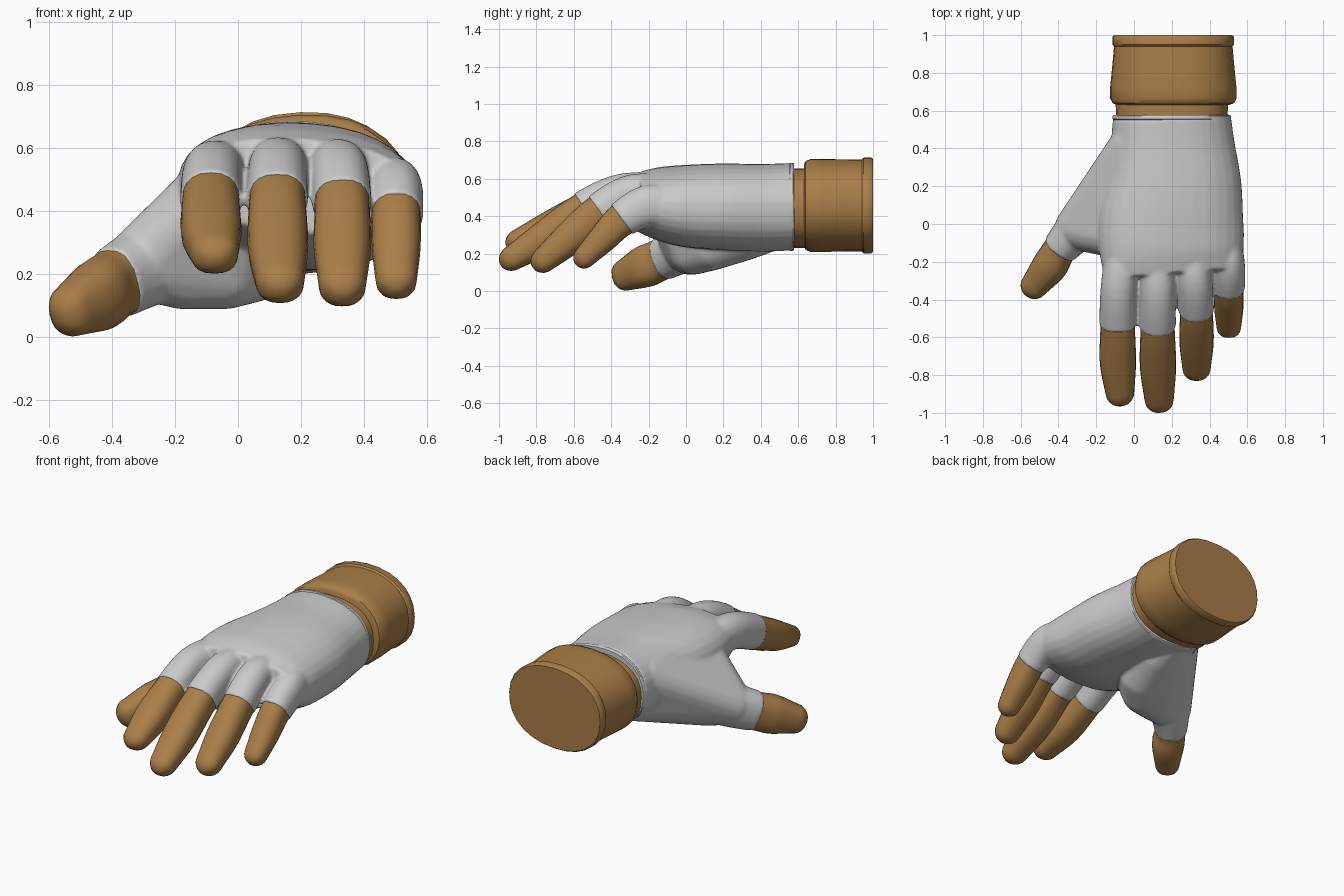
import bpy, bmesh, math
from mathutils import Vector, Matrix

if "Cube" in bpy.data.objects:
    bpy.data.objects.remove(bpy.data.objects["Cube"])

tan_mat = bpy.data.materials.new("tan")
tan_mat.diffuse_color = (0.40, 0.21, 0.065, 1)
tan_mat.use_nodes = True
tan_mat.node_tree.nodes["Principled BSDF"].inputs["Base Color"].default_value = tan_mat.diffuse_color
N = 6  # spline samples per section


def spline(rows):
    """Catmull-Rom through rows (x, y, z, half width, half height) -> (pos, tangent, a, b)."""
    p = [Vector(r) for r in rows]
    p = [2 * p[0] - p[1]] + p + [2 * p[-1] - p[-2]]
    pts = []
    for i in range(1, len(p) - 2):
        last = i == len(p) - 3
        for s in range(N + (1 if last else 0)):
            t = s / N
            pts.append(0.5 * (2 * p[i] + (p[i + 1] - p[i - 1]) * t
                       + (2 * p[i - 1] - 5 * p[i] + 4 * p[i + 1] - p[i + 2]) * t * t
                       + (3 * p[i] - p[i - 1] - 3 * p[i + 1] + p[i + 2]) * t ** 3))
    out = []
    for i, v in enumerate(pts):
        d = pts[min(i + 1, len(pts) - 1)] - pts[max(i - 1, 0)]
        out.append((Vector(v[:3]), Vector(d[:3]).normalized(), v[3], v[4]))
    return out


def tube(bm, samples, grow=0.0, round_tip=False, sides=20, power=2.4, up=(0, 0, 1)):
    """Loft capped superellipse rings along the samples."""
    samples = [(p, t, a + grow, b + grow) for p, t, a, b in samples]
    if round_tip:
        p, t, a, b = samples[-1]
        for deg in (20, 38, 55, 70, 80):
            c, s = math.cos(math.radians(deg)), math.sin(math.radians(deg))
            samples.append((p + t * a * s, t, a * c, b * c))
    rings = []
    for p, t, a, b in samples:
        side = t.cross(Vector(up)).normalized()
        top = side.cross(t).normalized()
        ring = []
        for k in range(sides):
            ang = 2 * math.pi * k / sides
            c, s = math.cos(ang), math.sin(ang)
            u = math.copysign(abs(c) ** (2 / power), c) * a
            v = math.copysign(abs(s) ** (2 / power), s) * b
            ring.append(bm.verts.new(p + side * u + top * v))
        rings.append(ring)
    for r0, r1 in zip(rings, rings[1:]):
        for k in range(sides):
            j = (k + 1) % sides
            bm.faces.new((r0[k], r0[j], r1[j], r1[k]))
    bm.faces.new(rings[0][::-1])
    bm.faces.new(rings[-1])


def hull_of_balls(bm, balls):
    """Convex hull wrapped round balls (x, y, z, r), added to bm."""
    h = bmesh.new()
    for x, y, z, r in balls:
        bmesh.ops.create_icosphere(h, subdivisions=3, radius=r,
                                   matrix=Matrix.Translation((x, y, z)))
    new = [bm.verts.new(v.co) for v in h.verts]
    h.free()
    res = bmesh.ops.convex_hull(bm, input=new)
    inner = [g for g in res["geom_interior"] if isinstance(g, bmesh.types.BMVert)]
    bmesh.ops.delete(bm, geom=inner, context='VERTS')


def finish(bm, name, mat=None):
    bmesh.ops.recalc_face_normals(bm, faces=bm.faces)
    me = bpy.data.meshes.new(name)
    bm.to_mesh(me)
    bm.free()
    ob = bpy.data.objects.new(name, me)
    bpy.context.collection.objects.link(ob)
    if mat:
        me.materials.append(mat)
    bpy.ops.object.select_all(action='DESELECT')
    ob.select_set(True)
    bpy.context.view_layer.objects.active = ob
    bpy.ops.object.shade_smooth_by_angle(angle=math.radians(40))
    return ob


# digits: base, knuckle, sleeve end, middle joint, tip centre
digits = {
    "index_finger": [(-0.05, -0.12, 0.50, 0.09, 0.11), (-0.08, -0.33, 0.51, 0.088, 0.10),
                     (-0.086, -0.535, 0.43, 0.091, 0.098), (-0.085, -0.73, 0.335, 0.096, 0.09),
                     (-0.075, -0.89, 0.268, 0.077, 0.066)],
    "middle_finger": [(0.13, -0.12, 0.51, 0.09, 0.11), (0.126, -0.34, 0.52, 0.087, 0.10),
                      (0.125, -0.545, 0.43, 0.09, 0.098), (0.127, -0.75, 0.288, 0.096, 0.092),
                      (0.133, -0.925, 0.178, 0.078, 0.068)],
    "ring_finger": [(0.30, -0.10, 0.50, 0.09, 0.11), (0.32, -0.29, 0.515, 0.086, 0.10),
                    (0.33, -0.465, 0.42, 0.087, 0.095), (0.331, -0.62, 0.285, 0.091, 0.089),
                    (0.331, -0.758, 0.168, 0.076, 0.068)],
    "little_finger": [(0.46, -0.04, 0.43, 0.09, 0.11), (0.498, -0.20, 0.455, 0.08, 0.105),
                      (0.502, -0.345, 0.38, 0.078, 0.09), (0.502, -0.445, 0.28, 0.077, 0.077),
                      (0.502, -0.54, 0.183, 0.066, 0.06)],
    "thumb": [(-0.15, 0.10, 0.29, 0.12, 0.12), (-0.29, -0.02, 0.225, 0.11, 0.12),
              (-0.39, -0.13, 0.17, 0.089, 0.11), (-0.445, -0.22, 0.13, 0.094, 0.112),
              (-0.525, -0.322, 0.085, 0.074, 0.085)],
}

# glove body: palm, thumb mound with web, and finger sleeves fused into one skin
glove = bmesh.new()
palm = [(0.20, 0.57, 0.45, 0.31, 0.23), (0.205, 0.40, 0.445, 0.33, 0.23),
        (0.21, 0.20, 0.45, 0.36, 0.227), (0.195, 0.0, 0.455, 0.385, 0.215),
        (0.20, -0.15, 0.468, 0.38, 0.19), (0.21, -0.27, 0.477, 0.355, 0.148)]
hull_of_balls(glove, [(0.0, 0.42, 0.50, 0.125), (0.0, -0.08, 0.53, 0.12),
                      (-0.30, -0.02, 0.235, 0.12), (-0.17, 0.02, 0.208, 0.122),
                      (-0.04, 0.04, 0.215, 0.128), (0.05, 0.14, 0.24, 0.13),
                      (0.10, 0.32, 0.30, 0.135), (0.10, 0.46, 0.34, 0.125)])
tube(glove, spline(palm), 0.002, sides=32, power=2.3, up=(0.08, 0, 1))
S = 2 * N  # sample index where each sleeve ends
for name, rows in digits.items():
    path = spline(rows)
    tube(glove, path[:S + 1], 0.008, power=2.2)
    bm = bmesh.new()
    tube(bm, path[S - 2:], round_tip=True)
    finish(bm, name, tan_mat)
ob = finish(glove, "glove")
mod = ob.modifiers.new("fuse", 'REMESH')
mod.mode = 'VOXEL'
mod.voxel_size = 0.0085
mod.use_smooth_shade = True
mod = ob.modifiers.new("soften", 'SMOOTH')
mod.factor = 0.5
mod.iterations = 14


def along_y(profile, x, z):
    return [(Vector((x, y, z)), Vector((0, -1, 0)), a, b) for y, a, b in profile]


# hem at the wrist opening
bm = bmesh.new()
tube(bm, along_y([(0.55, 0.307, 0.227), (0.557, 0.314, 0.234), (0.572, 0.314, 0.234),
                  (0.578, 0.309, 0.229)], 0.20, 0.45), sides=32, power=2.3, up=(0.08, 0, 1))
finish(bm, "wrist_hem")

# bare wrist
bm = bmesh.new()
tube(bm, along_y([(0.5, 0.295, 0.212), (0.72, 0.298, 0.212)], 0.20, 0.442), sides=28)
finish(bm, "wrist", tan_mat)

# sleeve cuff with raised rim
bm = bmesh.new()
tube(bm, along_y([(0.63, 0.295, 0.22), (0.64, 0.322, 0.238), (0.665, 0.335, 0.248),
                  (0.72, 0.335, 0.248), (0.85, 0.322, 0.247), (0.94, 0.314, 0.246),
                  (0.95, 0.322, 0.256), (0.99, 0.322, 0.256), (1.0, 0.314, 0.249)], 0.208, 0.457),
     sides=28, power=2.2, up=(-0.04, 0, 1))
finish(bm, "cuff", tan_mat)
